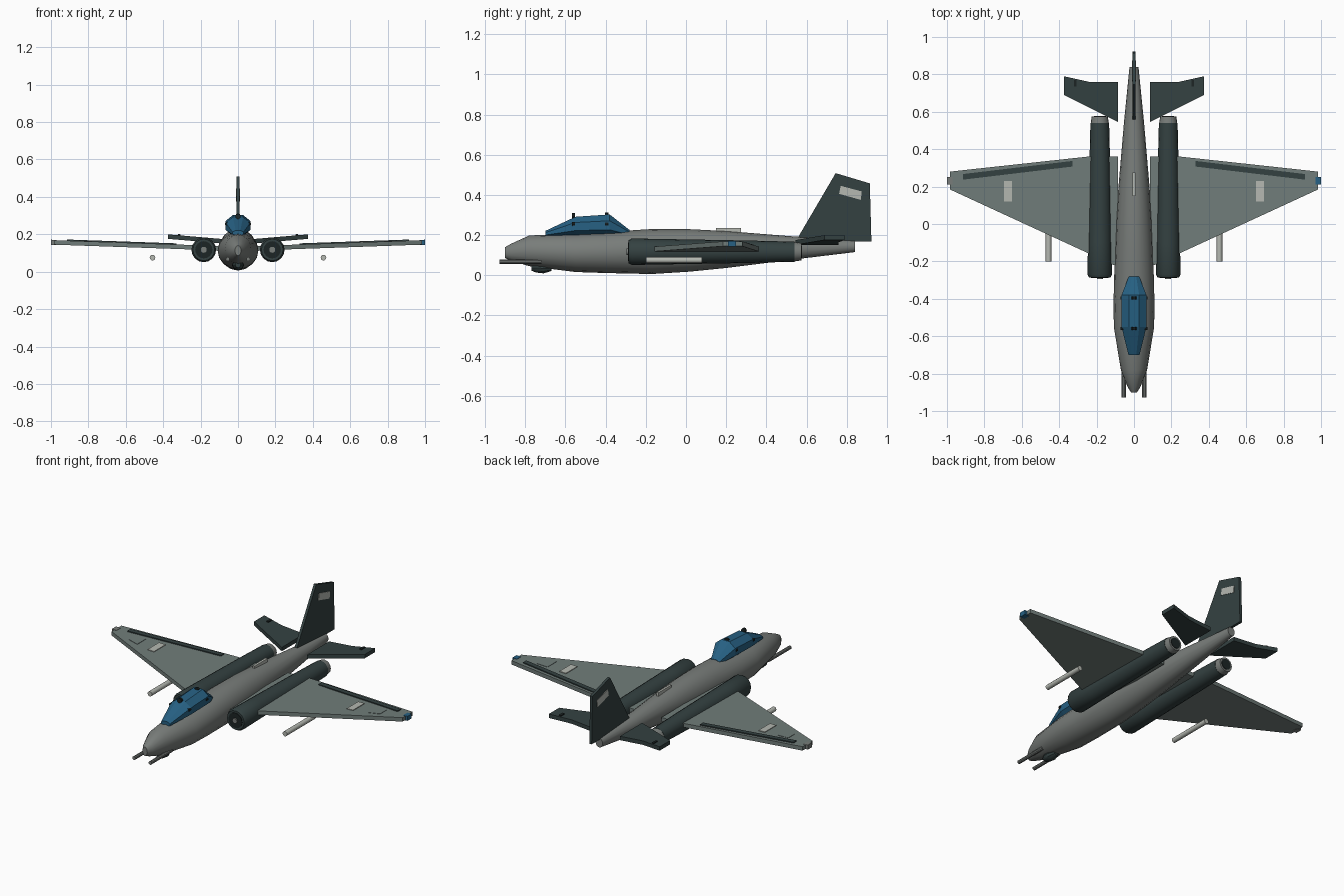
import bpy, bmesh, math
from mathutils import Vector

def mat(name, r, g, b):
    m = bpy.data.materials.new(name)
    m.diffuse_color = (r, g, b, 1)
    return m

GREY = mat("fuselage grey", 0.19, 0.205, 0.195)
WING = mat("wing grey", 0.165, 0.205, 0.195)
DARK = mat("dark slate", 0.034, 0.053, 0.053)
BLACK = mat("near black", 0.012, 0.018, 0.018)
BLUE = mat("canopy blue", 0.02, 0.12, 0.23)
PALE = mat("pale marking", 0.46, 0.48, 0.44)

def finish(name, bm, m, smooth=None):
    bmesh.ops.recalc_face_normals(bm, faces=bm.faces)
    me = bpy.data.meshes.new(name)
    bm.to_mesh(me)
    bm.free()
    me.materials.append(m)
    ob = bpy.data.objects.new(name, me)
    bpy.context.collection.objects.link(ob)
    if smooth:
        bpy.ops.object.select_all(action='DESELECT')
        bpy.context.view_layer.objects.active = ob
        ob.select_set(True)
        bpy.ops.object.shade_smooth_by_angle(angle=math.radians(smooth))
    return ob

def loft(name, sections, m, x=0, sides=16, smooth=35, phase=0.0):
    """Skin elliptical sections (y, half width, z low, z high) along y."""
    bm = bmesh.new()
    rings = []
    for y, w, lo, hi in sections:
        ring = []
        for i in range(sides):
            a = 2 * math.pi * (i + phase) / sides
            ring.append(bm.verts.new((x + w * math.cos(a), y,
                                      (lo + hi) / 2 + (hi - lo) / 2 * math.sin(a))))
        rings.append(ring)
    for a, b in zip(rings, rings[1:]):
        for i in range(sides):
            j = (i + 1) % sides
            bm.faces.new((a[i], a[j], b[j], b[i]))
    bm.faces.new(rings[0])
    bm.faces.new(rings[-1])
    return finish(name, bm, m, smooth)

def tube(name, x, z, y0, y1, r, m, sides=12):
    return loft(name, [(y0, r, z - r, z + r), (y1, r, z - r, z + r)], m, x, sides)

def slab(name, pts, offset, m):
    """Closed plate from a polygon, thickened evenly by +-offset."""
    bm = bmesh.new()
    o = Vector(offset)
    lo = [bm.verts.new(Vector(p) - o) for p in pts]
    hi = [bm.verts.new(Vector(p) + o) for p in pts]
    bm.faces.new(lo)
    bm.faces.new(hi)
    for i in range(len(pts)):
        j = (i + 1) % len(pts)
        bm.faces.new((lo[i], lo[j], hi[j], hi[i]))
    return finish(name, bm, m)

def box(name, x0, x1, y0, y1, z0, z1, m):
    z = (z0 + z1) / 2
    return slab(name, [(x0, y0, z), (x1, y0, z), (x1, y1, z), (x0, y1, z)],
                (0, 0, (z1 - z0) / 2), m)

# Fuselage
loft("fuselage", [(-0.90, 0.016, 0.085, 0.14), (-0.87, 0.035, 0.072, 0.157),
                  (-0.78, 0.07, 0.045, 0.198), (-0.55, 0.108, 0.016, 0.207),
                  (-0.40, 0.109, 0.011, 0.215), (-0.17, 0.103, 0.006, 0.23),
                  (0.02, 0.095, 0.018, 0.229), (0.20, 0.083, 0.036, 0.22),
                  (0.55, 0.053, 0.08, 0.192), (0.84, 0.024, 0.115, 0.172)], GREY)

# Canopy with small fittings
loft("canopy", [(-0.70, 0.032, 0.19, 0.222), (-0.55, 0.072, 0.19, 0.295),
                (-0.38, 0.072, 0.19, 0.307), (-0.28, 0.03, 0.19, 0.226)],
     BLUE, sides=8, smooth=None, phase=0.5)
for y, top in ((-0.56, 0.308), (-0.395, 0.31)):
    tube("canopy_top_fitting", 0, top - 0.012, y - 0.008, y + 0.008, 0.014, BLACK, 10)
    for s in (-1, 1):
        tube("canopy_side_fitting", s * 0.062, 0.255, y - 0.008, y + 0.008, 0.009, BLACK, 8)

# Chin fairing and dorsal blade
loft("chin_fairing", [(-0.77, 0.015, 0.022, 0.05), (-0.745, 0.03, 0.012, 0.06),
                      (-0.71, 0.032, 0.008, 0.06), (-0.67, 0.015, 0.02, 0.05)], DARK, sides=10)
box("dorsal_blade", -0.007, 0.007, 0.15, 0.275, 0.20, 0.235, PALE)

def wing_z(x):
    return 0.122 + 0.035 * x

for s in (-1, 1):
    def wp(x, y, dz=0.0):
        return (s * x, y, wing_z(x) + dz)

    # Wing, flap strip, marking and tip lamp
    slab("wing", [wp(0.085, -0.23), wp(0.985, 0.185), wp(0.985, 0.28),
                  wp(0.25, 0.36), wp(0.085, 0.36)], (0, 0, 0.012), WING)
    slab("flap", [wp(0.33, 0.307, 0.014), wp(0.915, 0.237, 0.014),
                  wp(0.915, 0.267, 0.014), wp(0.33, 0.337, 0.014)], (0, 0, 0.004), DARK)
    slab("wing_marking", [wp(0.652, 0.12, 0.013), wp(0.695, 0.12, 0.013),
                          wp(0.695, 0.23, 0.013), wp(0.652, 0.23, 0.013)], (0, 0, 0.003), PALE)
    slab("access_panel", [wp(0.78, 0.14, 0.012), wp(0.85, 0.16, 0.012),
                          wp(0.85, 0.225, 0.012), wp(0.78, 0.225, 0.012)], (0, 0, 0.002), WING)
    slab("wingtip_lamp", [wp(0.97, 0.21), wp(1.0, 0.21), wp(1.0, 0.25), wp(0.97, 0.25)],
         (0, 0, 0.014), BLUE if s > 0 else GREY)

    # Engine nacelle with intake hub and exhaust ring
    nx = s * 0.183
    loft("engine_nacelle", [(y, r, 0.117 - r, 0.117 + r) for y, r in
                            ((-0.285, 0.058), (-0.27, 0.066), (-0.10, 0.063),
                             (0.30, 0.056), (0.54, 0.05))], DARK, nx, 16)
    tube("intake_face", nx, 0.117, -0.288, -0.27, 0.046, BLACK, 16)
    tube("intake_hub", nx, 0.117, -0.295, -0.27, 0.016, GREY, 12)
    loft("exhaust_ring", [(0.535, 0.049, 0.068, 0.166), (0.575, 0.043, 0.074, 0.16)],
         GREY, nx, 16)
    tube("exhaust_core", nx, 0.117, 0.56, 0.578, 0.032, BLACK, 16)

    # Underwing pod and nose barrel
    tube("underwing_pod", s * 0.457, 0.075, -0.20, 0.08, 0.015, PALE)
    tube("nose_barrel", s * 0.055, 0.067, -0.928, -0.72, 0.011, GREY, 10)

    # Tailplane with hinge fitting
    def tp(x, y, dz=0.0):
        return (s * x, y, 0.163 + 0.085 * (x - 0.085) + dz)
    slab("tailplane", [tp(0.085, 0.545), tp(0.375, 0.69), tp(0.375, 0.79),
                       tp(0.24, 0.76), tp(0.085, 0.76)], (0, 0, 0.012), DARK)
    slab("tailplane_fitting", [tp(0.308, 0.735, 0.014), tp(0.322, 0.735, 0.014),
                               tp(0.322, 0.77, 0.014), tp(0.308, 0.77, 0.014)],
         (0, 0, 0.004), BLACK)

    # Fin marking
    slab("fin_marking", [(s * 0.009, 0.77, 0.445), (s * 0.009, 0.875, 0.417),
                         (s * 0.009, 0.87, 0.375), (s * 0.009, 0.762, 0.405)],
         (0.002, 0, 0), PALE)

# Tail fin
slab("tail_fin", [(0, 0.545, 0.167), (0, 0.923, 0.167), (0, 0.915, 0.457), (0, 0.745, 0.508)],
     (0.008, 0, 0), DARK)
